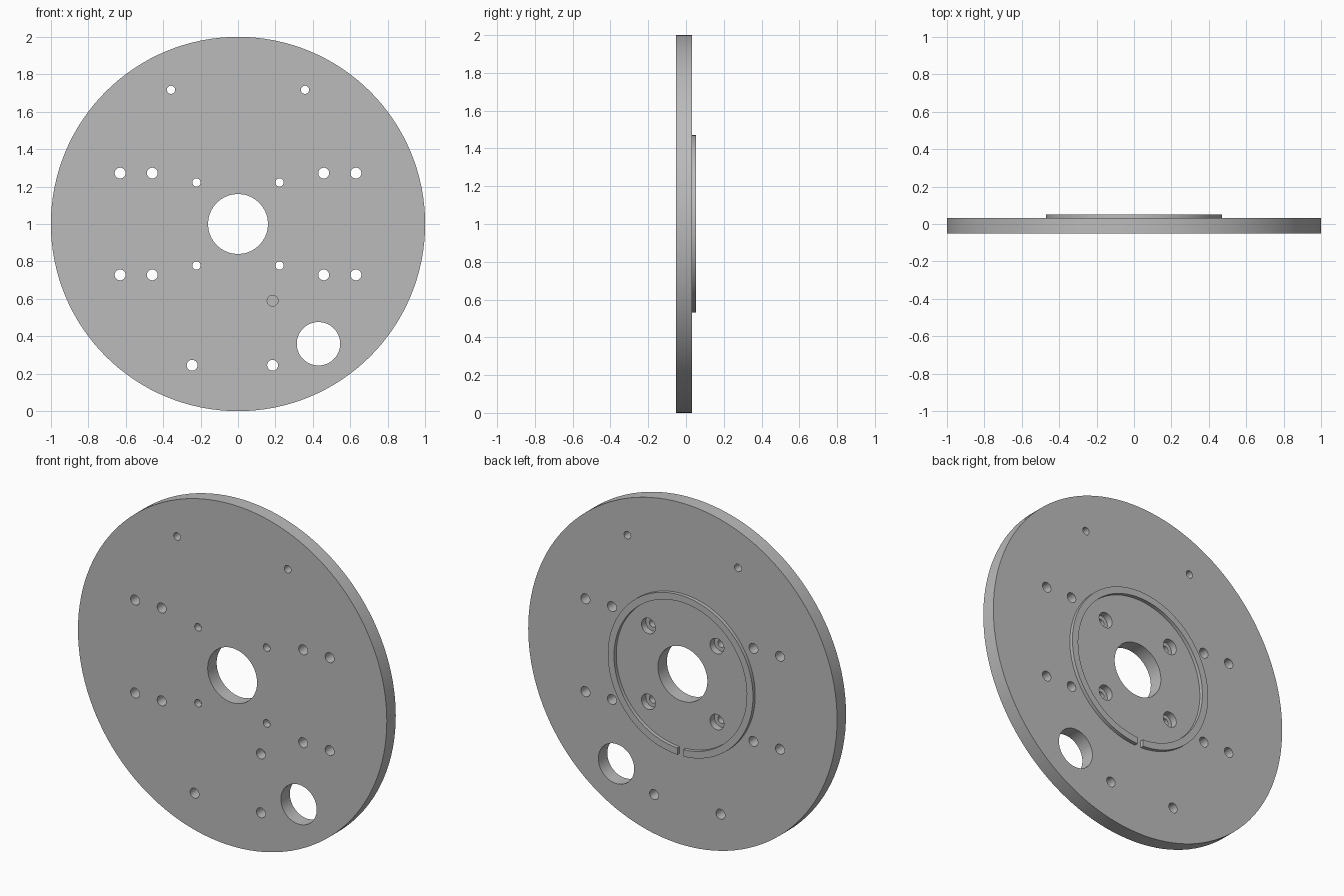
import bpy, bmesh, math
from mathutils import Matrix, Vector

cube = bpy.data.objects.get("Cube")
if cube:
    bpy.data.objects.remove(cube, do_unlink=True)

FRONT, BACK, RIM = -0.052, 0.031, 0.052   # depth levels along y
CENTRE_Z = 1.0

grey = bpy.data.materials.new("plain_grey")
grey.use_nodes = True
grey.diffuse_color = (0.5, 0.5, 0.5, 1)
grey.node_tree.nodes["Principled BSDF"].inputs["Base Color"].default_value = (0.5, 0.5, 0.5, 1)


def make_object(name, bm):
    bmesh.ops.recalc_face_normals(bm, faces=bm.faces[:])
    mesh = bpy.data.meshes.new(name)
    bm.to_mesh(mesh)
    bm.free()
    mesh.materials.append(grey)
    obj = bpy.data.objects.new(name, mesh)
    bpy.context.collection.objects.link(obj)
    return obj


def add_cylinder(bm, x, z, radius, y0, y1, sides=32):
    """Cylinder lying along y between two depths."""
    place = Matrix.Translation((x, (y0 + y1) / 2, z)) @ Matrix.Rotation(math.pi / 2, 4, "X")
    bmesh.ops.create_cone(bm, cap_ends=True, segments=sides, radius1=radius,
                          radius2=radius, depth=y1 - y0, matrix=place)


def cut(target, name, holes, y0, y1):
    """Drill a list of (x, z, radius) holes between two depths."""
    bm = bmesh.new()
    for x, z, radius in holes:
        add_cylinder(bm, x, z, radius, y0, y1, 64 if radius > 0.1 else 32)
    cutter = make_object(name, bm)
    cutter.hide_render = True
    mod = target.modifiers.new(name, "BOOLEAN")
    mod.operation, mod.solver, mod.object = "DIFFERENCE", "EXACT", cutter
    bpy.context.view_layer.objects.active = target
    bpy.ops.object.modifier_apply(modifier=name)
    bpy.data.objects.remove(cutter, do_unlink=True)


def smooth(obj):
    bpy.ops.object.select_all(action="DESELECT")
    obj.select_set(True)
    bpy.context.view_layer.objects.active = obj
    bpy.ops.object.shade_smooth_by_angle(angle=math.radians(30))


# Round plate
bm = bmesh.new()
add_cylinder(bm, 0, CENTRE_Z, 1.0, FRONT, BACK, 128)
plate = make_object("round_plate", bm)

# Through holes: centre bore, side port, mounting holes
screws = [(sx * 0.222, CENTRE_Z + sz * 0.222) for sx in (-1, 1) for sz in (-1, 1)]
through = [(0, CENTRE_Z, 0.16), (0.43, 0.36, 0.116),
           (-0.245, 0.245, 0.029), (0.185, 0.245, 0.029)]
through += [(x, z, 0.022) for x, z in screws]
for side in (-1, 1):
    through.append((side * 0.358, 1.717, 0.022))
    for x in (0.458, 0.63):
        through += [(side * x, CENTRE_Z + dz, 0.029) for dz in (-0.272, 0.272)]
cut(plate, "through_holes", through, FRONT - 0.1, BACK + 0.1)

# Counterbores on the back, blind hole on the front
cut(plate, "counterbores", [(x, z, 0.045) for x, z in screws], BACK - 0.04, BACK + 0.1)
cut(plate, "blind_hole", [(0.185, 0.59, 0.029)], FRONT - 0.1, FRONT + 0.06)
smooth(plate)

# Raised split ring on the back, open at the bottom
INNER, OUTER, HALF_GAP, STEPS = 0.43, 0.47, 0.02, 96
bm = bmesh.new()
profile = [(INNER, BACK - 0.005), (OUTER, BACK - 0.005), (OUTER, RIM), (INNER, RIM)]
sections = []
for i in range(STEPS + 1):
    section = []
    for r, y in profile:
        start = math.asin(HALF_GAP / r)
        a = start + (2 * math.pi - 2 * start) * i / STEPS
        section.append(bm.verts.new(Vector((r * math.sin(a), y, CENTRE_Z - r * math.cos(a)))))
    sections.append(section)
for a, b in zip(sections, sections[1:]):
    for k in range(4):
        n = (k + 1) % 4
        bm.faces.new((a[k], a[n], b[n], b[k]))
bm.faces.new(sections[0])
bm.faces.new(sections[-1])
smooth(make_object("split_ring", bm))
